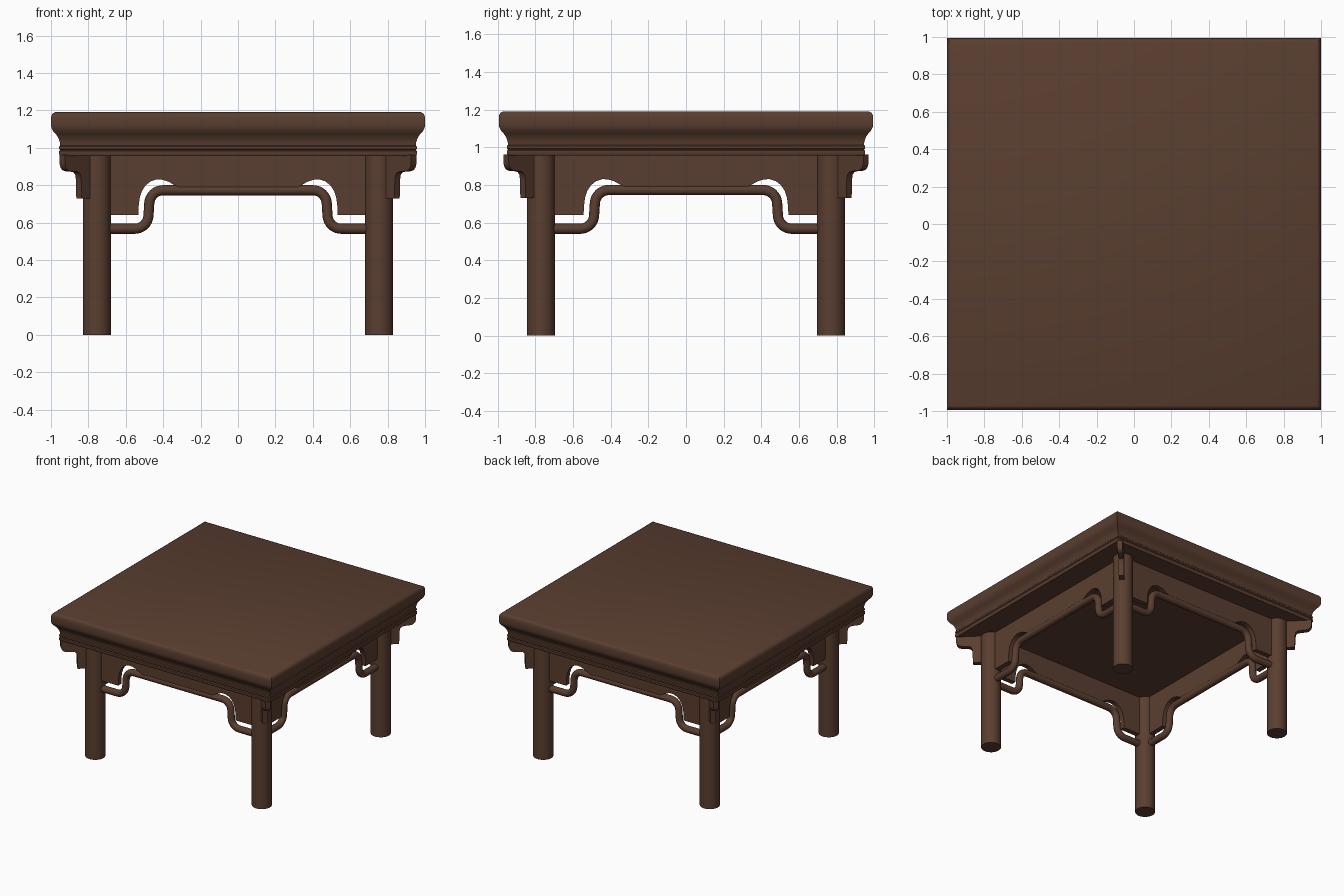
import bpy, bmesh, math
from mathutils import Matrix, Vector

if "Cube" in bpy.data.objects:
    bpy.data.objects.remove(bpy.data.objects["Cube"])

wood = bpy.data.materials.new("dark brown wood")
wood.diffuse_color = (0.102, 0.048, 0.029, 1)
wood.use_nodes = True
wood.node_tree.nodes["Principled BSDF"].inputs["Base Color"].default_value = wood.diffuse_color

LX, LY, LEG_R, TOP_Z = 0.755, 0.77, 0.075, 0.957


def finish(obj, angle=35):
    obj.data.materials.clear()
    obj.data.materials.append(wood)
    bpy.ops.object.select_all(action='DESELECT')
    obj.select_set(True)
    bpy.context.view_layer.objects.active = obj
    bpy.ops.object.shade_smooth_by_angle(angle=math.radians(angle))
    return obj


def from_bmesh(name, bm, mat=Matrix()):
    bmesh.ops.recalc_face_normals(bm, faces=bm.faces)
    me = bpy.data.meshes.new(name)
    bm.to_mesh(me)
    bm.free()
    me.transform(mat)
    obj = bpy.data.objects.new(name, me)
    bpy.context.collection.objects.link(obj)
    return finish(obj)


def plate(name, outline, thick, mat):
    """Outline in the local XZ plane, extruded along Y, centred."""
    bm = bmesh.new()
    face = bm.faces.new([bm.verts.new((x, -thick / 2, z)) for x, z in outline])
    ext = bmesh.ops.extrude_face_region(bm, geom=[face])
    new = [g for g in ext['geom'] if isinstance(g, bmesh.types.BMVert)]
    bmesh.ops.translate(bm, verts=new, vec=(0, thick, 0))
    return from_bmesh(name, bm, mat)


def rounded(pts, r, n=8):
    """Round the inner corners of a path with quadratic arcs."""
    pts = [Vector(p) for p in pts]
    out = [pts[0]]
    for a, b, c in zip(pts, pts[1:], pts[2:]):
        p, q = b + (a - b).normalized() * r, b + (c - b).normalized() * r
        for i in range(n + 1):
            t = i / n
            w = 0.75  # rational weight, close to a circular arc
            k = (1 - t) ** 2 + 2 * w * t * (1 - t) + t * t
            out.append(((1 - t) ** 2 * p + 2 * w * t * (1 - t) * b + t * t * q) / k)
    return out + [pts[-1]]


# Tabletop: moulded edge profile (half width, height) swept round a square
profile = [(0.952, TOP_Z), (0.957, 0.965), (0.957, 0.982), (0.951, 0.988),
           (0.957, 0.994), (0.957, 1.006), (0.951, 1.012), (0.953, 1.03),
           (0.960, 1.052), (0.973, 1.072), (0.988, 1.088), (0.997, 1.105),
           (1.0, 1.12), (1.0, 1.16), (0.997, 1.174), (0.99, 1.184), (0.978, 1.19)]
bm = bmesh.new()
rings = []
for w, z in profile:
    d = w - 0.006
    rings.append([bm.verts.new(p) for p in ((-w, -d, z), (w, -d, z), (w, d, z), (-w, d, z))])
for lo, hi in zip(rings, rings[1:]):
    for i in range(4):
        j = (i + 1) % 4
        bm.faces.new((lo[i], lo[j], hi[j], hi[i]))
bm.faces.new(rings[0][::-1])
bm.faces.new(rings[-1])
from_bmesh("tabletop", bm)

# Round legs and diagonal corner brackets
bracket = [(0.05, TOP_Z + 0.005), (0.262, TOP_Z + 0.005), (0.262, 0.915), (0.255, 0.895),
           (0.24, 0.88), (0.215, 0.874), (0.18, 0.873), (0.155, 0.868), (0.143, 0.855),
           (0.138, 0.83), (0.135, 0.73), (0.05, 0.73)]
for sx, sy, place in ((-1, -1, "front_left"), (1, -1, "front_right"),
                      (1, 1, "back_right"), (-1, 1, "back_left")):
    bm = bmesh.new()
    bmesh.ops.create_cone(bm, cap_ends=True, segments=48, radius1=LEG_R, radius2=LEG_R,
                          depth=TOP_Z, matrix=Matrix.Translation((sx * LX, sy * LY, TOP_Z / 2)))
    from_bmesh(place + "_leg", bm)
    mat = (Matrix.Translation((sx * LX, sy * LY, 0))
           @ Matrix.Rotation(math.atan2(sy, sx), 4, 'Z'))
    plate(place + "_corner_bracket", bracket, 0.04, mat)

# Aprons with arched cut-outs and humped stretcher rails on all four sides
half = [(-LX, TOP_Z + 0.005), (-LX, 0.64), (-0.533, 0.64), (-0.531, 0.69), (-0.525, 0.735),
        (-0.514, 0.768), (-0.495, 0.798), (-0.468, 0.82), (-0.435, 0.831), (-0.405, 0.829),
        (-0.372, 0.819), (-0.34, 0.80), (-0.31, 0.787), (-0.27, 0.78)]
apron = half + [(-x, z) for x, z in reversed(half)]
rail_half = [(-0.72, 0, 0.567), (-0.483, 0, 0.567), (-0.47, 0, 0.773)]
rail = rounded(rail_half + [(-x, y, z) for x, y, z in reversed(rail_half)], 0.07)

for k, place in enumerate(("front", "right", "back", "left")):
    dist, stretch = (LX, LY / LX) if k % 2 else (LY, 1.0)
    mat = (Matrix.Rotation(k * math.pi / 2, 4, 'Z') @ Matrix.Translation((0, -dist, 0))
           @ Matrix.Diagonal((stretch, 1, 1, 1)))
    plate(place + "_apron", apron, 0.04, mat)

    cu = bpy.data.curves.new(place + "_rail", 'CURVE')
    cu.dimensions = '3D'
    cu.bevel_depth = 0.027
    cu.bevel_resolution = 6
    cu.use_fill_caps = True
    sp = cu.splines.new('POLY')
    sp.points.add(len(rail) - 1)
    for pt, co in zip(sp.points, rail):
        pt.co = (*(mat @ co), 1)
    obj = bpy.data.objects.new(place + "_rail", cu)
    bpy.context.collection.objects.link(obj)
    bpy.ops.object.select_all(action='DESELECT')
    obj.select_set(True)
    bpy.context.view_layer.objects.active = obj
    bpy.ops.object.convert(target='MESH')
    finish(bpy.context.view_layer.objects.active)
